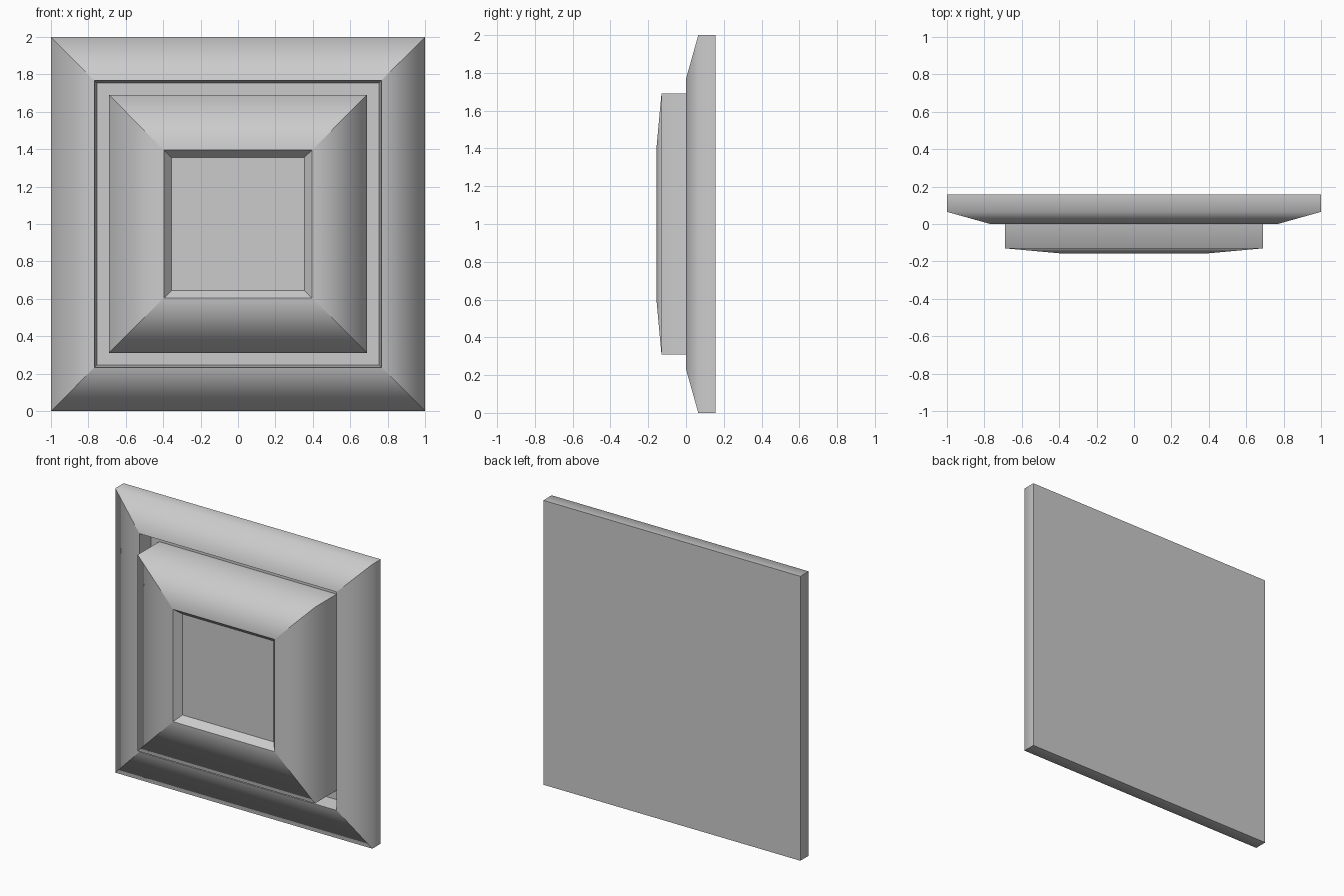
import bpy, bmesh

if "Cube" in bpy.data.objects:
    bpy.data.objects.remove(bpy.data.objects["Cube"])


def square_loft(name, profile, sharp_rings, cap_start=False, cap_end=False):
    """Loft concentric squares (half size, y) facing -y, with sharp mitres."""
    bm = bmesh.new()
    corners = [(-1, -1), (1, -1), (1, 1), (-1, 1)]
    rings = [[bm.verts.new((sx * r, y, 1 + sz * r)) for sx, sz in corners]
             for r, y in profile]
    for a, b in zip(rings, rings[1:]):
        for i in range(4):
            j = (i + 1) % 4
            bm.faces.new((a[i], a[j], b[j], b[i]))
    if cap_start:
        bm.faces.new(rings[0][::-1])
    if cap_end:
        bm.faces.new(rings[-1])
    for f in bm.faces:
        f.smooth = True
    # Mitred corners stay crisp, as do the chosen profile rings
    for a, b in zip(rings, rings[1:]):
        for va, vb in zip(a, b):
            bm.edges.get((va, vb)).smooth = False
    for k in sharp_rings:
        for i in range(4):
            bm.edges.get((rings[k][i], rings[k][(i + 1) % 4])).smooth = False
    mesh = bpy.data.meshes.new(name)
    bm.to_mesh(mesh)
    bm.free()
    obj = bpy.data.objects.new(name, mesh)
    bpy.context.collection.objects.link(obj)
    return obj


FLOOR = 0.11  # groove floor depth

# Outer frame: flat back, sloped face, groove wall and groove floor
square_loft("outer_frame",
            [(1.0, 0.157), (1.0, 0.065), (0.768, 0.0), (0.755, FLOOR), (0.69, FLOOR)],
            sharp_rings=[0, 2, 3], cap_start=True)

# Raised centre panel: side walls, shallow slope and recessed square
square_loft("raised_panel",
            [(0.69, FLOOR), (0.69, -0.13), (0.395, -0.157), (0.355, -0.11)],
            sharp_rings=[2, 3], cap_end=True)
